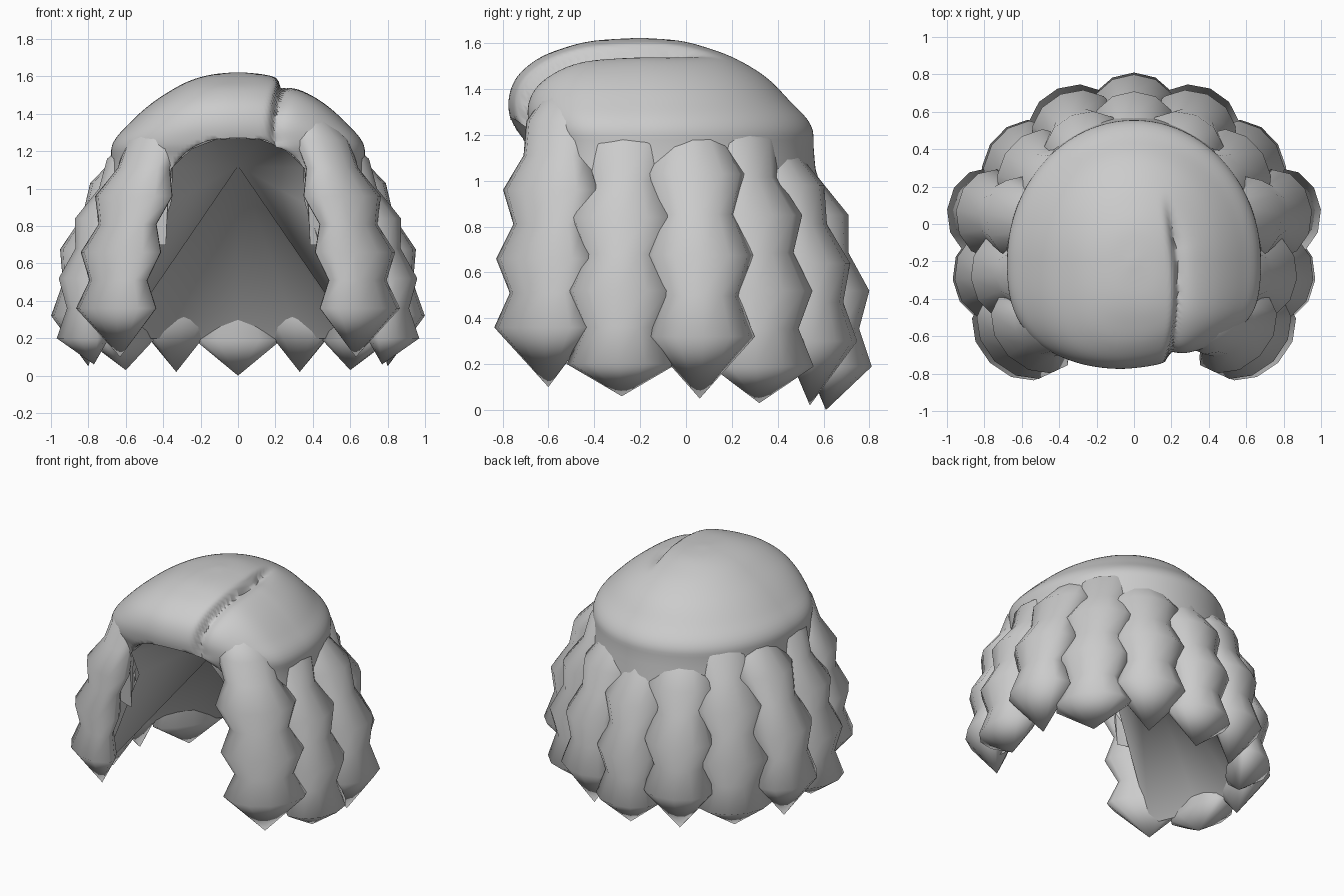
import bpy, bmesh, math
from mathutils import Vector

if "Cube" in bpy.data.objects:
    bpy.data.objects.remove(bpy.data.objects["Cube"])

hair = bpy.data.materials.new("pale grey hair")
hair.use_nodes = True
hair.diffuse_color = (0.6, 0.6, 0.6, 1)
hair.node_tree.nodes["Principled BSDF"].inputs["Base Color"].default_value = (0.6, 0.6, 0.6, 1)


def finish(name, bm, angle):
    bmesh.ops.recalc_face_normals(bm, faces=bm.faces)
    mesh = bpy.data.meshes.new(name)
    bm.to_mesh(mesh)
    bm.free()
    mesh.materials.append(hair)
    obj = bpy.data.objects.new(name, mesh)
    bpy.context.collection.objects.link(obj)
    bpy.ops.object.select_all(action="DESELECT")
    obj.select_set(True)
    bpy.context.view_layer.objects.active = obj
    bpy.ops.object.shade_smooth_by_angle(angle=math.radians(angle))


def skin(bm, rings):
    for low, high in zip(rings, rings[1:]):
        n = len(low)
        for i in range(n):
            j = (i + 1) % n
            bm.faces.new((low[i], low[j], high[j], high[i]))


def fan(bm, ring, tip):
    for i, v in enumerate(ring):
        bm.faces.new((v, tip, ring[(i + 1) % len(ring)]))


def smooth(t):
    t = min(max(t, 0), 1)
    return t * t * (3 - 2 * t)


# Wavy locks: rings alternate wide and narrow, and the spine bends into the crown
def lock(name, base, top, facing, width, tip_z, wave_z, step):
    bm = bmesh.new()
    out = Vector((math.cos(facing), math.sin(facing)))
    side = Vector((-out.y, out.x))
    base, top = Vector(base), Vector(top)
    rings = []
    z = wave_z
    while z < 1.42:
        centre = base.lerp(top, max(z - 0.4, 0) ** 1.7)
        fade = 1 - 0.15 * smooth((z - 0.8) / 0.5) - 0.45 * smooth((z - 1.15) / 0.25)
        wide = len(rings) % 2 == 0
        half_w = width * fade * (1 if wide else 0.72)
        half_d = fade * (0.2 if wide else 0.145)
        ring = []
        for i in range(12):
            a = math.tau * i / 12
            depth = math.cos(a) * half_d * (1 if math.cos(a) > 0 else 0.4)
            p = centre + out * depth + side * math.sin(a) * half_w
            ring.append(bm.verts.new((p.x, p.y, z)))
        rings.append(ring)
        z += step / 2
    skin(bm, rings)
    fan(bm, rings[0], bm.verts.new((base.x, base.y, tip_z)))
    bm.faces.new(rings[-1])
    finish(name, bm, 100)


# base, top, facing in degrees, half width, tip height, first wave height, wave spacing
locks = [
    ("back", (0, 0.61), (0, 0.22), 90, 0.23, 0.0, 0.19, 0.33),
    ("rear", (0.33, 0.54), (0.15, 0.2), 67, 0.24, 0.02, 0.3, 0.34),
    ("rear_side", (0.6, 0.32), (0.29, 0.13), 32, 0.25, 0.03, 0.19, 0.33),
    ("side", (0.8, 0.06), (0.37, 0.0), 5, 0.24, 0.05, 0.32, 0.355),
    ("front_side", (0.77, -0.28), (0.38, -0.25), -5, 0.24, 0.06, 0.2, 0.32),
    ("front", (0.63, -0.6), (0.38, -0.52), -45, 0.27, 0.1, 0.36, 0.3),
]
for label, base, top, deg, *shape in locks:
    if label == "back":
        lock("back_lock", base, top, math.radians(deg), *shape)
        continue
    for s, word in ((1, "left"), (-1, "right")):
        facing = math.radians(deg if s == 1 else 180 - deg)
        lock(f"{label}_lock_{word}", (s * base[0], base[1]), (s * top[0], top[1]), facing, *shape)

# Crown: height, then reach to the side, back and front
profile = [Vector(p) for p in (
    (1.622, 0.02, 0.02, 0.02), (1.61, 0.14, 0.17, 0.2), (1.58, 0.25, 0.29, 0.33),
    (1.53, 0.35, 0.42, 0.45), (1.45, 0.47, 0.55, 0.54), (1.35, 0.58, 0.65, 0.575),
    (1.24, 0.67, 0.745, 0.56), (1.1, 0.68, 0.76, 0.51), (0.7, 0.71, 0.8, 0.46))]
MID = -0.2


def arch(x):
    return 1.27 - 0.17 * abs(x / 0.36) ** 3


def along(points, steps):
    # smooth curve through the profile points
    for i in range(len(points) - 1):
        a, b = points[max(i - 1, 0)], points[i]
        c, d = points[i + 1], points[min(i + 2, len(points) - 1)]
        for k in range(steps):
            t = k / steps
            yield 0.5 * (2 * b + (c - a) * t + (2 * a - 5 * b + 4 * c - d) * t ** 2
                         + (3 * b - a - 3 * c + d) * t ** 3)
    yield points[-1]


bm = bmesh.new()
rings = []
for z, rs, rb, rf in along(profile, 5):
    ring = []
    for i in range(180):
        a = math.tau * i / 180
        c, s = math.cos(a), math.sin(a)
        power = 2 / (2.7 if s < 0 else 2.0)
        x = math.copysign(abs(c) ** power, c) * rs
        y = MID + math.copysign(abs(s) ** power, s) * (rf if s < 0 else rb)
        h = max(z, arch(x)) if y < -0.5 and abs(x) < 0.37 else z
        # the fringe is set back a little beside the parting
        y += 0.05 * smooth((x + 0.1) / 0.5) * smooth((-y - 0.4) / 0.3)
        # parting groove: steep on the inner side, gentle on the outer
        u = x - 0.25 + 0.3 * (y + 0.35) ** 2
        groove = math.exp(-u / 0.06) if u > 0 else math.exp(-(u / 0.025) ** 2)
        groove *= smooth((0.18 - y) / 0.3) * smooth((h - 1.15) / 0.15)
        p = Vector((x, y, h)).lerp(Vector((0.1, MID, 1.0)), 0.1 * groove)
        ring.append(bm.verts.new(p))
    rings.append(ring)
skin(bm, rings)
bm.faces.new(rings[0])
finish("crown", bm, 60)

# Hollow underside: a fan from the inner peak to the locks and the front arch
bm = bmesh.new()
edge = [(x, -0.68, arch(x)) for x in (-0.35, -0.25, -0.12, 0, 0.12, 0.25, 0.35)]
edge.append((0.36, -0.58, 0.92))
bases = [(b[0], b[1], 0.2) for _, b, *_ in reversed(locks)]
edge += bases + [(-x, y, z) for x, y, z in reversed(bases[:-1])]
edge.append((-0.36, -0.58, 0.92))
fan(bm, [bm.verts.new(p) for p in edge], bm.verts.new((0, 0, 1.12)))
finish("inner_lining", bm, 60)
